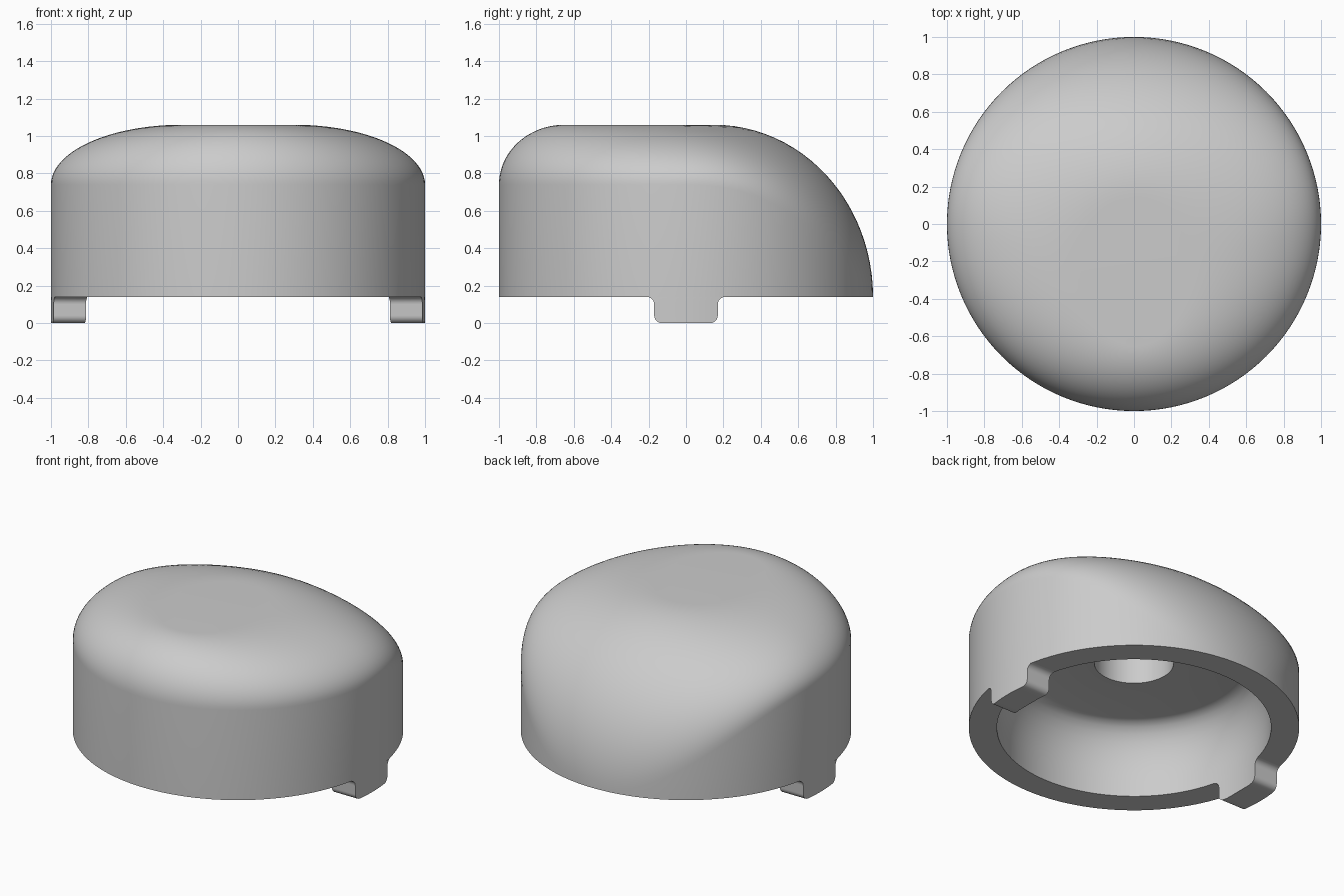
import bpy
import bmesh
from math import sin, cos, pi, sqrt, radians

if "Cube" in bpy.data.objects:
    bpy.data.objects.remove(bpy.data.objects["Cube"])

N = 128          # segments around
BASE = 0.14      # underside of the rim
TOP = 1.06       # flat top height
INNER = 0.83     # cavity opening radius


def finish(name, bm):
    bmesh.ops.recalc_face_normals(bm, faces=bm.faces)
    me = bpy.data.meshes.new(name)
    bm.to_mesh(me)
    bm.free()
    ob = bpy.data.objects.new(name, me)
    bpy.context.collection.objects.link(ob)
    bpy.ops.object.select_all(action='DESELECT')
    ob.select_set(True)
    bpy.context.view_layer.objects.active = ob
    bpy.ops.object.shade_smooth_by_angle(angle=radians(35))
    return ob


def circle(r, z):
    return [(r * cos(2 * pi * i / N), r * sin(2 * pi * i / N), z) for i in range(N)]


def rim_height(y):
    # straight wall is tall in front and falls to the base at the back
    return 0.74 if y < 0 else BASE + 0.60 * (1 - y ** 2.3)


def dome_ring(t):
    # elliptical blend from the wall (t=0) to the flat top (t=pi/2)
    ring = []
    for x, y, _ in circle(1, 0):
        fx, fy = 0.30 * x, -0.25 + 0.40 * y
        h = rim_height(y)
        ring.append((fx + (x - fx) * cos(t), fy + (y - fy) * cos(t), h + (TOP - h) * sin(t)))
    return ring


# Cap body: hole, cavity, rim underside, outer wall and dome as one skin
rings = [circle(0.24, 0.86), circle(0.24, 0.59)]
for i in range(9):
    a = pi / 2 * (1 - i / 8)
    rings.append(circle(0.66 + (INNER - 0.66) * cos(a), 0.24 + 0.35 * sin(a)))
rings += [circle(INNER, BASE), circle(1, BASE)]
rings += [dome_ring(pi / 2 * i / 24) for i in range(25)]

bm = bmesh.new()
loops = [[bm.verts.new(p) for p in ring] for ring in rings]
for a, b in zip(loops, loops[1:]):
    for i in range(N):
        j = (i + 1) % N
        bm.faces.new((a[i], a[j], b[j], b[i]))
bm.faces.new(loops[0])
bm.faces.new(loops[-1])
bmesh.ops.remove_doubles(bm, verts=bm.verts, dist=0.0005)
finish("cap_body", bm)


# Locating tabs: curved blocks under the rim with filleted roots and corners
def tab(name, side):
    half = []
    for i in range(7):
        a = pi / 2 * i / 6
        half.append((0.21 - 0.04 * sin(a), BASE - 0.04 * (1 - cos(a))))
    for i in range(7):
        a = pi / 2 * i / 6
        half.append((0.13 + 0.04 * cos(a), 0.04 - 0.04 * sin(a)))
    flat = [(0.13 - 0.26 * i / 8, 0) for i in range(1, 8)]
    outline = half + flat + [(-y, z) for y, z in reversed(half)]
    bm = bmesh.new()
    outer, inner = [[bm.verts.new((side * sqrt(r * r - y * y), y, z)) for y, z in outline]
                    for r in (1, INNER)]
    for i in range(len(outline) - 1):
        bm.faces.new((outer[i], outer[i + 1], inner[i + 1], inner[i]))
    # side walls: join each outline point with its mirrored partner
    for wall, r in ((outer, 1), (inner, INNER)):
        n = len(wall)
        mid = n // 2
        for i in range(mid):
            a, b, c, d = wall[i], wall[i + 1], wall[n - 2 - i], wall[n - 1 - i]
            bm.faces.new((a, b, c, d) if b != c else (a, b, d))
    # columns across the wall follow the round body
    cross = [e for e in bm.edges if abs(e.verts[0].co.y + e.verts[1].co.y) < 1e-5
             and e.calc_length() > 0.2]
    bmesh.ops.subdivide_edges(bm, edges=cross, cuts=9, use_grid_fill=True)
    for v in bm.verts:
        rad = 1 if abs(v.co.x) > 0.9 else INNER
        v.co.x = side * sqrt(rad * rad - v.co.y ** 2)
    finish(name, bm)


tab("right_tab", 1)
tab("left_tab", -1)
